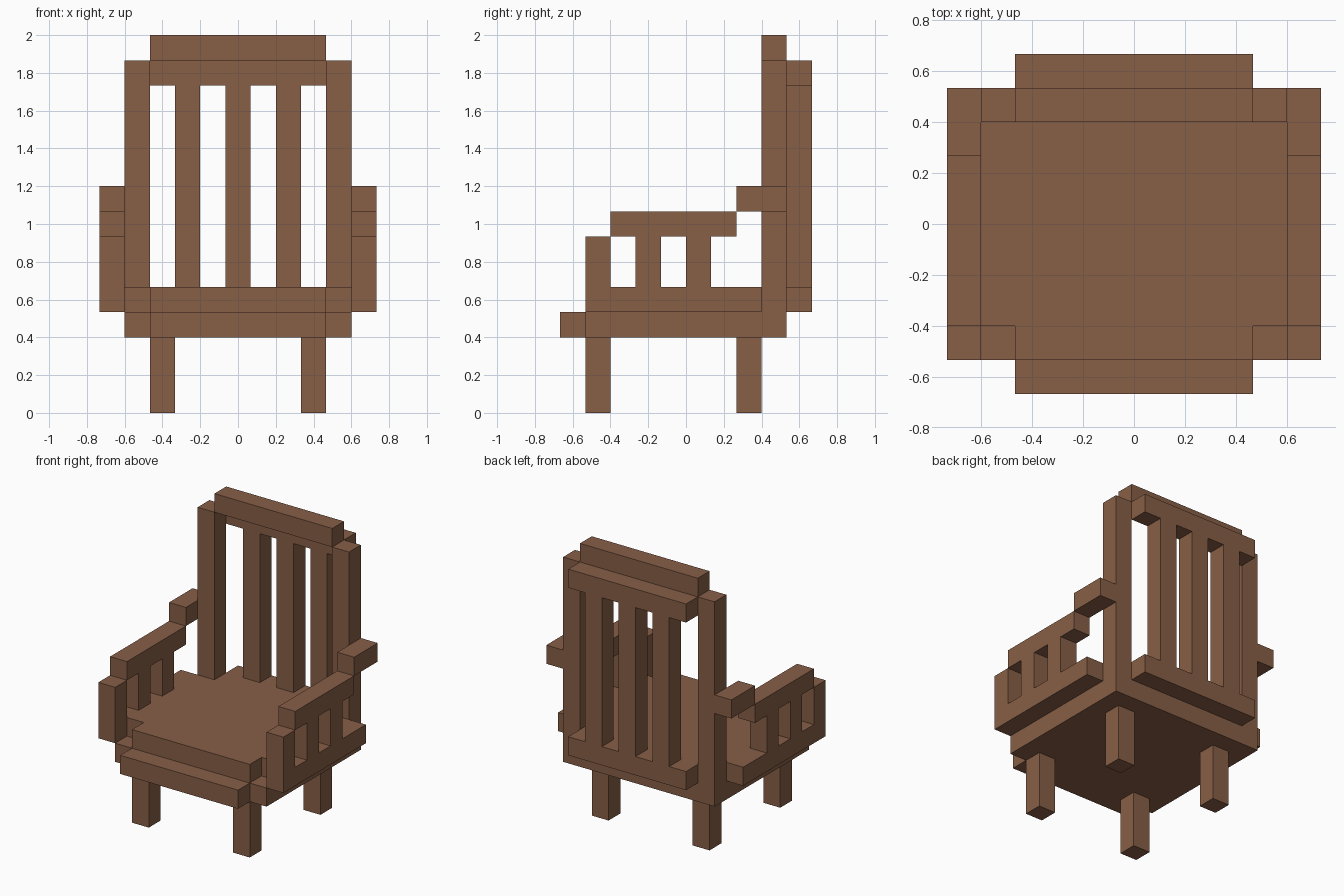
import bpy
import bmesh
from mathutils import Vector

if "Cube" in bpy.data.objects:
    bpy.data.objects.remove(bpy.data.objects["Cube"])

U = 2 / 15  # thickness of one timber; all sizes below are in timbers

wood = bpy.data.materials.new("brown_wood")
wood.use_nodes = True
colour = (0.242, 0.112, 0.061, 1)
wood.diffuse_color = colour
wood.node_tree.nodes["Principled BSDF"].inputs["Base Color"].default_value = colour


def finish(name, bm):
    bmesh.ops.scale(bm, vec=(U, U, U), verts=bm.verts)
    bmesh.ops.recalc_face_normals(bm, faces=bm.faces)
    mesh = bpy.data.meshes.new(name)
    bm.to_mesh(mesh)
    bm.free()
    mesh.materials.append(wood)
    obj = bpy.data.objects.new(name, mesh)
    bpy.context.collection.objects.link(obj)
    return obj


def beam(name, x, y, z):
    """Box between the given (low, high) limits on each axis."""
    bm = bmesh.new()
    bmesh.ops.create_cube(bm, size=1)
    for v in bm.verts:
        v.co = Vector([(a + b) / 2 + c * (b - a) for (a, b), c in zip((x, y, z), v.co)])
    return finish(name, bm)


def beam_pair(name, x, y, z):
    """The same beam on the left (+x) and the right (-x)."""
    beam("left_" + name, x, y, z)
    beam("right_" + name, (-x[1], -x[0]), y, z)


# Legs
beam_pair("front_leg", (2.5, 3.5), (-4, -3), (0, 3))
beam_pair("back_leg", (2.5, 3.5), (2, 3), (0, 3))

# Seat base and front lip
beam("seat_base", (-4.5, 4.5), (-4, 4), (3, 4))
beam("seat_front_lip", (-3.5, 3.5), (-5, -4), (3, 4))

# Seat top, a slab with notched corners
half = [(3.5, -4), (3.5, -3), (4.5, -3), (4.5, 3), (3.5, 3), (3.5, 4)]
outline = half + [(-x, y) for x, y in reversed(half)]
bm = bmesh.new()
slab = bm.faces.new([bm.verts.new((x, y, 4)) for x, y in outline])
top = bmesh.ops.extrude_face_region(bm, geom=[slab])["geom"]
bmesh.ops.translate(bm, vec=(0, 0, 1), verts=[g for g in top if isinstance(g, bmesh.types.BMVert)])
finish("seat_top", bm)

# Backrest
beam_pair("back_post", (3.5, 4.5), (3, 4), (4, 14))
beam("back_lower_rail", (-3.5, 3.5), (4, 5), (4, 5))
beam("back_upper_rail", (-3.5, 3.5), (4, 5), (13, 14))
beam("back_crest_rail", (-3.5, 3.5), (3, 4), (14, 15))
for i, x in enumerate((-2, 0, 2)):
    beam(f"back_slat_{i + 1}", (x - 0.5, x + 0.5), (4, 5), (5, 13))

# Arms
side = (4.5, 5.5)
beam_pair("arm_lower_rail", side, (-3, 3), (4, 5))
beam_pair("arm_front_post", side, (-4, -3), (4, 7))
beam_pair("arm_front_spindle", side, (-2, -1), (5, 7))
beam_pair("arm_back_spindle", side, (0, 1), (5, 7))
beam_pair("armrest", side, (-3, 2), (7, 8))
beam_pair("arm_back_block", side, (2, 4), (8, 9))
